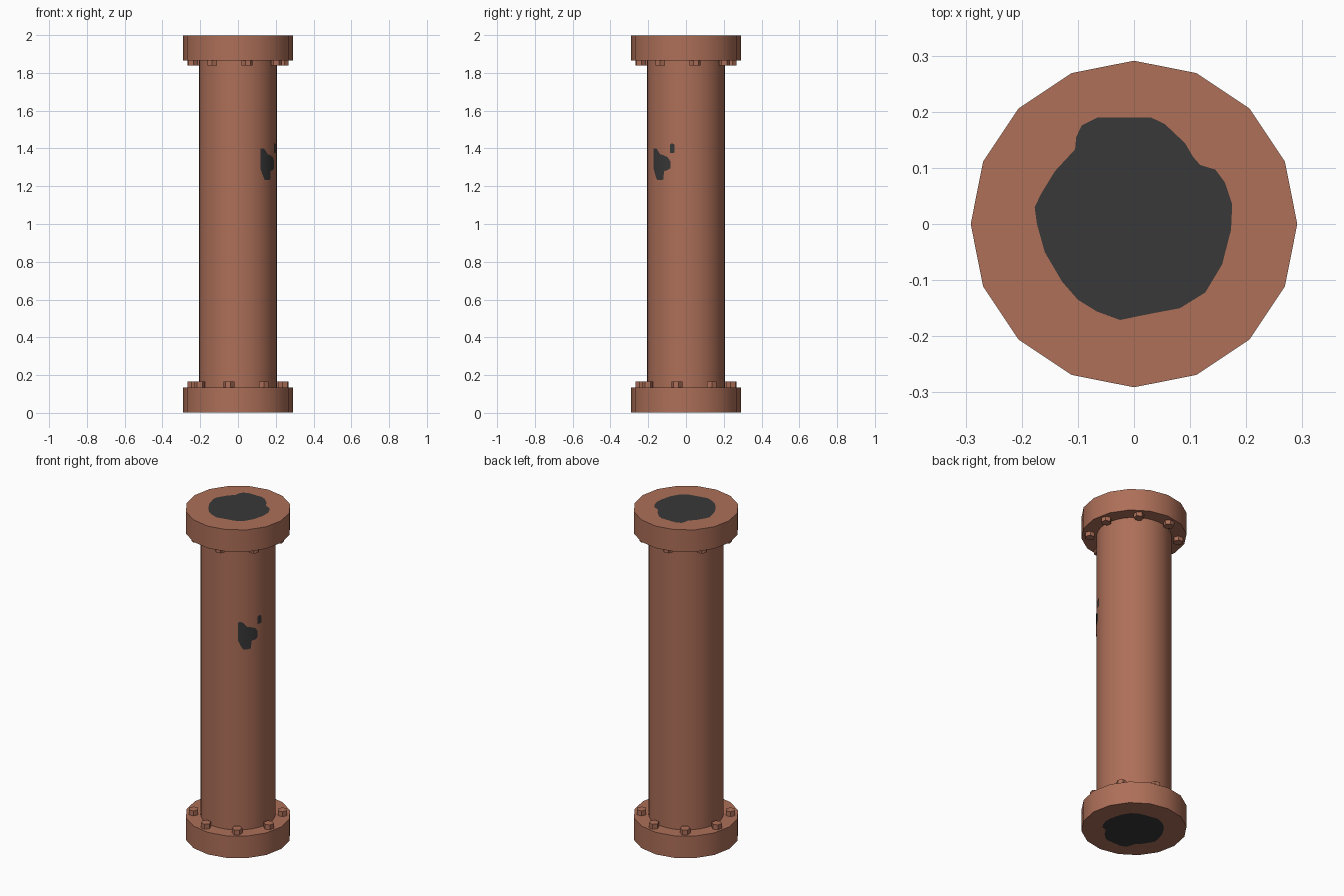
import bpy, bmesh, math

if "Cube" in bpy.data.objects:
    bpy.data.objects.remove(bpy.data.objects["Cube"])

def material(name, col):
    m = bpy.data.materials.new(name)
    m.diffuse_color = (*col, 1)
    m.use_nodes = True
    m.node_tree.nodes["Principled BSDF"].inputs["Base Color"].default_value = m.diffuse_color
    return m

RUST = material("rust_brown", (0.42, 0.16, 0.098))
DARK = material("dark_grey", (0.04, 0.04, 0.04))

def cylinder(name, r, z0, z1, sides, x=0, y=0, turn=0.0, smooth=True):
    bpy.ops.mesh.primitive_cylinder_add(vertices=sides, radius=r, depth=z1 - z0,
                                        location=(x, y, (z0 + z1) / 2), rotation=(0, 0, turn))
    ob = bpy.context.object
    ob.name = name
    ob.data.materials.append(RUST)
    if smooth:
        bpy.ops.object.shade_smooth_by_angle(angle=math.radians(35))
    return ob

def mesh_object(name, verts, faces, mat):
    me = bpy.data.meshes.new(name)
    me.from_pydata(verts, [], faces)
    me.materials.append(mat)
    ob = bpy.data.objects.new(name, me)
    bpy.context.collection.objects.link(ob)
    return ob

# Pipe and end flanges
cylinder("pipe", 0.207, 0.1, 1.9, 32)
cylinder("bottom_flange", 0.291, 0.001, 0.135, 16)
cylinder("top_flange", 0.291, 1.865, 1.999, 16)

# Rings of eight bolts on the inner side of each flange
for label, z0, z1, off in (("bottom", 0.13, 0.165, -11.25), ("top", 1.84, 1.87, 11.25)):
    for k in range(8):
        a = math.radians(45 * k + off)
        cylinder(f"{label}_bolt_{k + 1}", 0.029, z0, z1, 6,
                 0.245 * math.cos(a), 0.245 * math.sin(a), a, False)

# Ragged dark openings on both ends
blob = [(0, .19), (-.065, .19), (-.093, .176), (-.103, .155), (-.105, .133), (-.141, .094),
        (-.166, .053), (-.177, .03), (-.173, 0), (-.159, -.05), (-.128, -.103), (-.1, -.135),
        (-.066, -.156), (-.025, -.171), (.029, -.16), (.082, -.15), (.127, -.122),
        (.157, -.072), (.173, -.01), (.175, .035), (.162, .074), (.145, .097), (.118, .105),
        (.105, .12), (.091, .144), (.055, .178), (.03, .19)]
n = len(blob)
fan = [(i, (i + 1) % n, n) for i in range(n)]
mesh_object("top_opening", [(x, y, 2.0) for x, y in blob] + [(0, 0, 2.0)], fan, DARK)
mesh_object("bottom_opening", [(x, -y, 0.0) for x, y in blob] + [(0, 0, 0.0)], fan, DARK)

# Dark worn patches following the pipe wall: columns of (angle, low, high)
def patch(name, cols):
    verts, faces = [], []
    for i in range(len(cols) - 1):
        for s in range(3):
            t = s / 3
            verts.append([p + (q - p) * t for p, q in zip(cols[i], cols[i + 1])])
    verts.append(cols[-1])
    pts = []
    for a, lo, hi in verts:
        c, s = math.cos(math.radians(a)), math.sin(math.radians(a))
        pts += [(0.2085 * c, 0.2085 * s, lo), (0.2085 * c, 0.2085 * s, hi)]
    for i in range(len(verts) - 1):
        faces.append((2 * i, 2 * i + 2, 2 * i + 3, 2 * i + 1))
    mesh_object(name, pts, faces, DARK)

patch("large_worn_patch", [(-55, 1.29, 1.40), (-50, 1.25, 1.40), (-47, 1.232, 1.395),
                           (-41, 1.232, 1.369), (-35, 1.235, 1.365), (-34, 1.28, 1.362),
                           (-28, 1.285, 1.355), (-23.5, 1.295, 1.332)])
patch("small_worn_patch", [(-24, 1.375, 1.42), (-21, 1.375, 1.428), (-17, 1.378, 1.42)])
